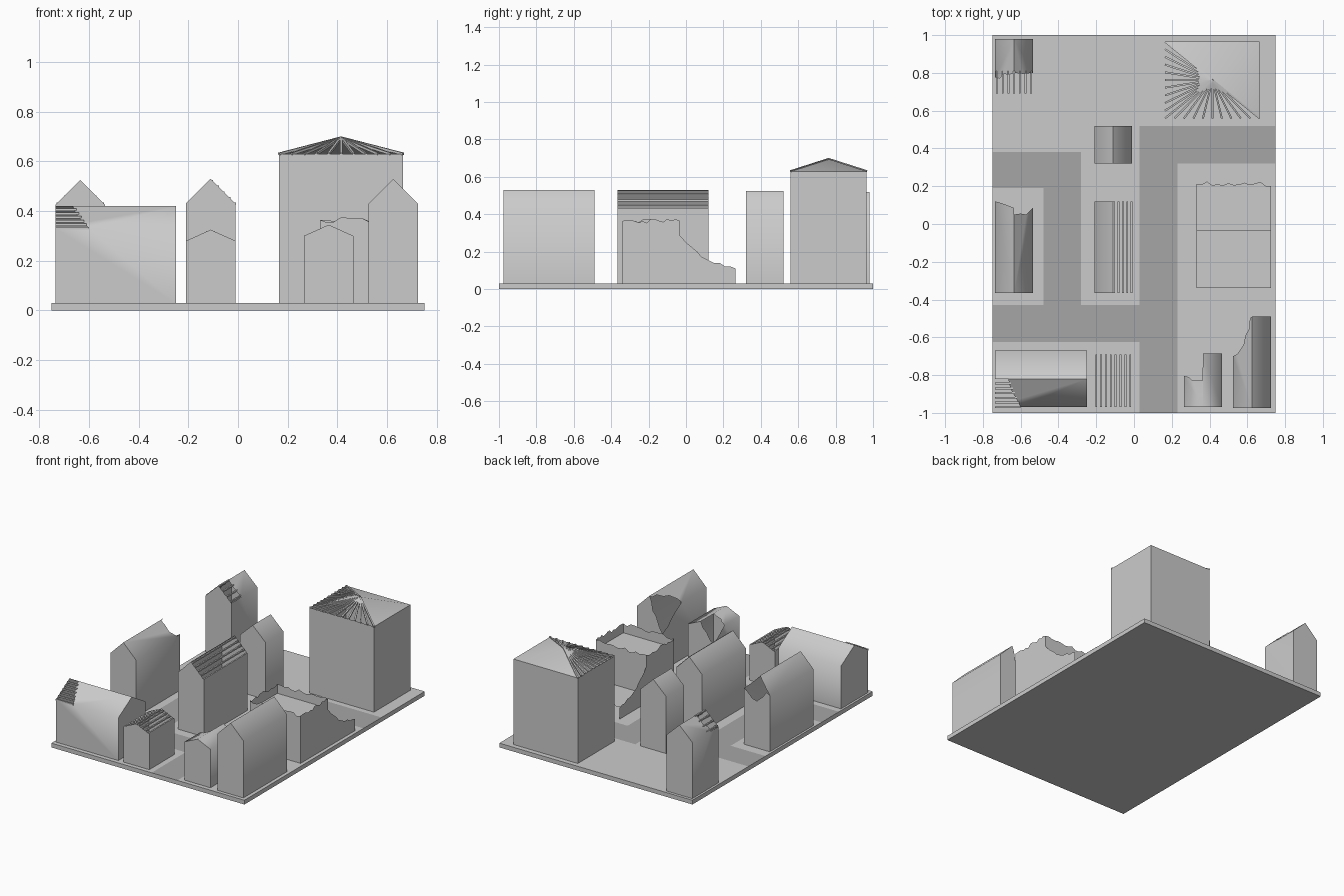
import bpy, bmesh, math, random
from mathutils import Vector, Matrix

if "Cube" in bpy.data.objects:
    bpy.data.objects.remove(bpy.data.objects["Cube"])

random.seed(4)
G = 0.03  # ground level


def finish(name, bm, mat=None):
    bmesh.ops.remove_doubles(bm, verts=bm.verts, dist=1e-4)
    bmesh.ops.recalc_face_normals(bm, faces=bm.faces)
    me = bpy.data.meshes.new(name)
    bm.to_mesh(me)
    bm.free()
    ob = bpy.data.objects.new(name, me)
    bpy.context.collection.objects.link(ob)
    if mat:
        me.materials.append(mat)
    return ob


def sheets(name, polys, mat=None):
    bm = bmesh.new()
    for p in polys:
        bm.faces.new([bm.verts.new(v) for v in p])
    return finish(name, bm, mat)


def slats(name, pairs, size=0.01):
    """Thin square beams running between pairs of points."""
    bm = bmesh.new()
    for a, b in pairs:
        a, b = Vector(a), Vector(b)
        m = (Matrix.Translation((a + b) / 2) @ (b - a).to_track_quat('Z', 'Y').to_matrix().to_4x4()
             @ Matrix.Diagonal((size, size, (b - a).length, 1)))
        bmesh.ops.create_cube(bm, size=1, matrix=m)
    return finish(name, bm)


def house(name, x0, x1, y0, y1, eave, ridge, left=None, right=None,
          left_top=None, back=None, swap=False):
    """Gabled open shell, ridge along y. left/right: torn roof edge (ridge to eave) or False for no roof."""
    xm = (x0 + x1) / 2
    polys = [[(x0, y0, G), (x1, y0, G), (x1, y0, eave), (xm, y0, ridge), (x0, y0, eave)]]
    for xe, tear, top in ((x0, left, left_top), (x1, right, None)):
        end = eave_y = y1
        if tear is not False:
            tear = tear or [(xm, y1), (xe, y1)]
            eave_y = tear[-1][1]
            z = lambda x: ridge - (ridge - eave) * abs(x - xm) / abs(xe - xm)
            polys.append([(xe, y0, eave), (xm, y0, ridge)] + [(x, y, z(x)) for x, y in tear])
        wall = [(xe, y1, G), (xe, y0, G), (xe, y0, eave)]
        if abs(eave_y - y1) > 1e-4:
            wall.append((xe, eave_y, eave))
        polys.append(wall + [(xe, y, z_) for y, z_ in (top or [(y1, eave)])])
    back = back or [(x0, eave), (xm, ridge), (x1, eave)]
    polys.append([(x1, y1, G), (x0, y1, G)] + [(x, y1, z_) for x, z_ in back])
    if swap:
        polys = [[(y, x, z_) for x, y, z_ in p] for p in polys]
    return sheets(name, polys)


# ground slab
bm = bmesh.new()
bmesh.ops.create_cube(bm, size=1, matrix=Matrix.Translation((0, 0, G / 2)) @ Matrix.Diagonal((1.5, 2, G, 1)))
finish("ground_slab", bm)

# streets
asphalt = bpy.data.materials.new("asphalt")
asphalt.diffuse_color = (0.38, 0.38, 0.38, 1)
asphalt.use_nodes = True
asphalt.node_tree.nodes["Principled BSDF"].inputs["Base Color"].default_value = asphalt.diffuse_color
roads = [(-0.75, -0.48, 0.19, 0.38), (-0.48, -0.28, -0.43, 0.38), (-0.75, 0.03, -0.625, -0.43),
         (0.03, 0.23, -1, 0.52), (0.23, 0.75, 0.32, 0.52)]
sheets("streets", [[(a, c, G + .001), (b, c, G + .001), (b, d, G + .001), (a, d, G + .001)]
                   for a, b, c, d in roads], asphalt)

# front left long house, ridge along x, torn corner with battens
house("long_house", -0.97, -0.67, -0.25, -0.735, 0.33, 0.42, swap=True,
      left=[(-0.82, -0.665), (-0.85, -0.66), (-0.89, -0.645), (-0.93, -0.62), (-0.97, -0.60)])
slats("long_house_battens", [((-0.735, -0.97 + 0.15 * t, 0.33 + 0.09 * t),
                              (-0.60 - 0.06 * t, -0.97 + 0.15 * t, 0.33 + 0.09 * t))
                             for t in [i / 6 for i in range(6)]])

# low house with bare rafters
house("bare_house", -0.21, -0.01, -0.97, -0.69, 0.28, 0.325, left=False, right=False)
slats("bare_house_battens", [((x, -0.97, z), (x, -0.69, z)) for x, z in
                             [(-0.11 + d, 0.32 - 0.45 * abs(d)) for d in
                              [-0.09 + 0.18 * i / 7 for i in range(8)]]])

# central house with half the roof stripped
house("central_house", -0.21, -0.01, -0.365, 0.12, 0.43, 0.53, right=False)
slats("central_house_battens", [((-0.11 + d, -0.365, 0.525 - d), (-0.11 + d, 0.12, 0.525 - d))
                                for d in (0.005, 0.028, 0.051, 0.074, 0.096)])

# intact narrow house
house("intact_house", -0.21, -0.01, 0.32, 0.52, 0.43, 0.525)

# left house with torn back end
house("left_house", -0.735, -0.535, -0.365, 0.12, 0.425, 0.525,
      left=[(-0.635, 0.085), (-0.66, 0.095), (-0.70, 0.11), (-0.735, 0.12)],
      right=[(-0.635, 0.05), (-0.60, 0.055), (-0.57, 0.05), (-0.55, 0.07), (-0.535, 0.085)],
      back=[(-0.735, 0.425), (-0.71, 0.44), (-0.68, 0.40), (-0.635, 0.36), (-0.60, 0.37),
            (-0.56, 0.41), (-0.535, 0.425)])

# back left house with battens at the front
house("back_house", -0.735, -0.535, 0.98, 0.69, 0.425, 0.52,
      left=[(-0.635, 0.80), (-0.66, 0.79), (-0.69, 0.795), (-0.71, 0.77), (-0.735, 0.775)],
      right=[(-0.635, 0.80), (-0.59, 0.795), (-0.535, 0.80)])
slats("back_house_battens", [((-0.635 + d, 0.69, 0.515 - 0.95 * abs(d)), (-0.635 + d, 0.81, 0.515 - 0.95 * abs(d)))
                             for d in [-0.09 + 0.03 * i for i in range(7)]])

# tall block with pyramid roof, two sides stripped to rafters
X0, X1, Y0, Y1, H = 0.165, 0.665, 0.56, 0.965, 0.63
c = [(X0, Y0), (X1, Y0), (X1, Y1), (X0, Y1)]
apex = ((X0 + X1) / 2, (Y0 + Y1) / 2, 0.695)
polys = [[(*c[i], G), (*c[i - 1], G), (*c[i - 1], H), (*c[i], H)] for i in range(4)]
polys += [[(*c[1], H), (*c[2], H), apex], [(*c[2], H), (*c[3], H), apex]]
sheets("tall_block", polys)
feet = [(X0, Y1 + (Y0 - Y1) * i / 10) for i in range(11)] + [(X0 + (X1 - X0) * i / 10, Y0) for i in range(1, 11)]
slats("tall_block_rafters", [((x, y, H), apex) for x, y in feet], 0.01)

# small house, torn back left corner
house("small_house", 0.265, 0.465, -0.97, -0.685, 0.30, 0.345,
      left=[(0.365, -0.685), (0.365 - 0.002, -0.83), (0.34, -0.825), (0.31, -0.83), (0.29, -0.81), (0.265, -0.805)],
      left_top=[(-0.77, 0.27), (-0.73, 0.24), (-0.685, 0.21)],
      back=[(0.265, 0.21), (0.29, 0.23), (0.32, 0.28), (0.345, 0.30), (0.365, 0.345), (0.465, 0.30)])

# front right house, torn back left corner
house("corner_house", 0.525, 0.725, -0.975, -0.49, 0.43, 0.53,
      left=[(0.625, -0.49), (0.613, -0.50), (0.612, -0.55), (0.59, -0.59), (0.58, -0.64),
            (0.56, -0.67), (0.545, -0.69), (0.525, -0.70)],
      left_top=[(-0.65, 0.40), (-0.60, 0.37), (-0.55, 0.32), (-0.49, 0.29)],
      back=[(0.525, 0.29), (0.55, 0.33), (0.575, 0.40), (0.60, 0.43), (0.61, 0.49), (0.625, 0.53), (0.725, 0.43)])


# ruined building: four jagged walls, two collapsing wings, broken floors
def jagged_wall(a, b, n=14):
    top = [(a[0] + (b[0] - a[0]) * i / n, a[1] + (b[1] - a[1]) * i / n,
            0.365 + (random.uniform(-0.014, 0.012) if 0 < i < n else 0)) for i in range(n + 1)]
    return [(*b, G), (*a, G)] + top


L, R, F, M, B = 0.33, 0.725, -0.34, -0.035, 0.265
box = [(L, F), (R, F), (R, M), (L, M)]
walls = [jagged_wall(box[i - 1], box[i]) for i in range(4)]
slope = [(M, 0.29), (0.0, 0.25), (0.03, 0.225), (0.06, 0.20), (0.08, 0.175), (0.11, 0.16),
         (0.15, 0.14), (0.18, 0.14), (0.21, 0.12), (0.24, 0.12), (B, 0.11)]
walls += [[(x, B, G), (x, M, G)] + [(x, y, z) for y, z in slope] for x in (L, R)]
sheets("ruin_walls", walls)
edge = [(L + (R - L) * i / 14, 0.21 + random.uniform(-0.01, 0.015), 0.09) for i in range(15)]
sheets("ruin_floors", [[(L, F, 0.30), (R, F, 0.30), (R, M, 0.30), (L, M, 0.30)],
                       [(R, M, 0.09), (L, M, 0.09)] + edge])

# shading
bpy.ops.object.select_all(action='SELECT')
bpy.context.view_layer.objects.active = bpy.context.selected_objects[0]
bpy.ops.object.shade_smooth_by_angle(angle=math.radians(70))
